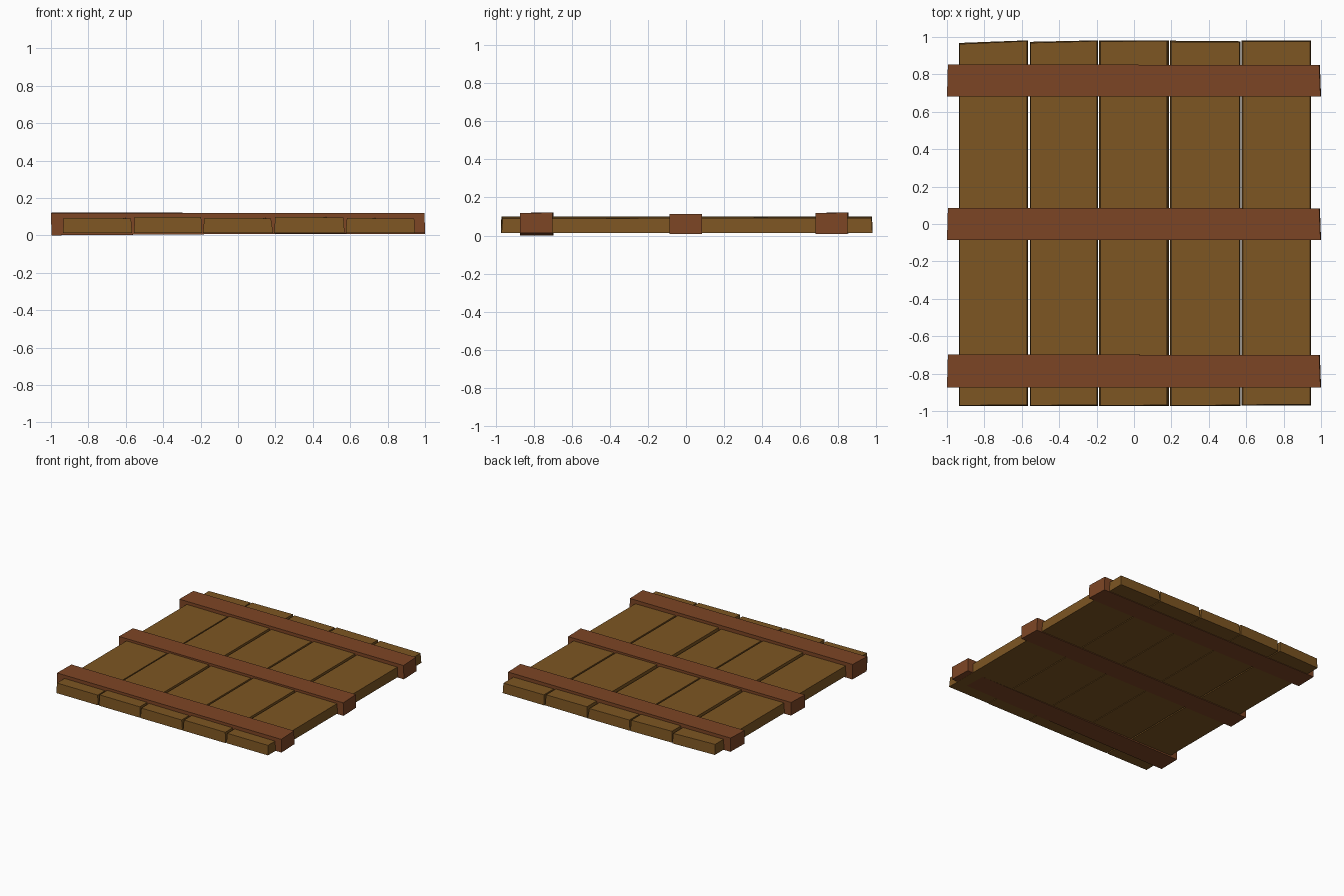
import bpy


def material(name, rgb):
    m = bpy.data.materials.new(name)
    m.diffuse_color = (*rgb, 1)
    return m


plank_wood = material("plank_brown", (0.205, 0.092, 0.016))
batten_wood = material("batten_red_brown", (0.205, 0.060, 0.018))


def board(name, verts, mat):
    """Hand-cut board: bottom four corners, then top four, counter-clockwise."""
    faces = [(3, 2, 1, 0), (4, 5, 6, 7), (0, 1, 5, 4),
             (1, 2, 6, 5), (2, 3, 7, 6), (3, 0, 4, 7)]
    me = bpy.data.meshes.new(name)
    me.from_pydata(verts, [], faces)
    me.materials.append(mat)
    ob = bpy.data.objects.new(name, me)
    bpy.context.collection.objects.link(ob)


# Planks: left, right, front y, back y at left, back y at right, top z, top inset left, right
planks = [
    (-0.935, -0.566, -0.973, 0.968, 0.982, 0.093, 0.002, 0.006),
    (-0.556, -0.193, -0.973, 0.974, 0.982, 0.099, 0.003, 0.004),
    (-0.188, 0.188, -0.974, 0.982, 0.982, 0.093, 0.008, 0.012),
    (0.193, 0.570, -0.974, 0.980, 0.977, 0.098, 0.006, 0.006),
    (0.576, 0.946, -0.970, 0.982, 0.980, 0.092, 0.006, 0.004),
]
for i, (l, r, f, bl, br, t, il, ir) in enumerate(planks):
    z = 0.013
    board(f"plank_{i + 1}", [
        (l, f, z), (r, f, z), (r, br, z), (l, bl, z),
        (l + il, f + 0.003, t), (r - ir, f + 0.006, t - 0.002),
        (r - ir, br - 0.004, t), (l + il, bl - 0.006, t + 0.002)], plank_wood)

# Cross battens wrap the planks: front y, back y, skew, bottom z left/right, top z
battens = [
    ("front", -0.874, -0.697, 0.004, 0.000, 0.014, 0.119),
    ("middle", -0.086, 0.085, 0.001, 0.008, 0.008, 0.112),
    ("back", 0.681, 0.854, 0.005, 0.010, 0.009, 0.119),
]
for name, f, b, s, zl, zr, t in battens:
    board(f"{name}_batten", [
        (-0.997, f, zl), (1.0, f, zr), (0.994, b - s, zr), (-0.993, b, zl),
        (-1.0, f + 0.001, t), (0.997, f, t),
        (0.990, b - s, t + 0.001), (-0.995, b, t + 0.002)], batten_wood)
